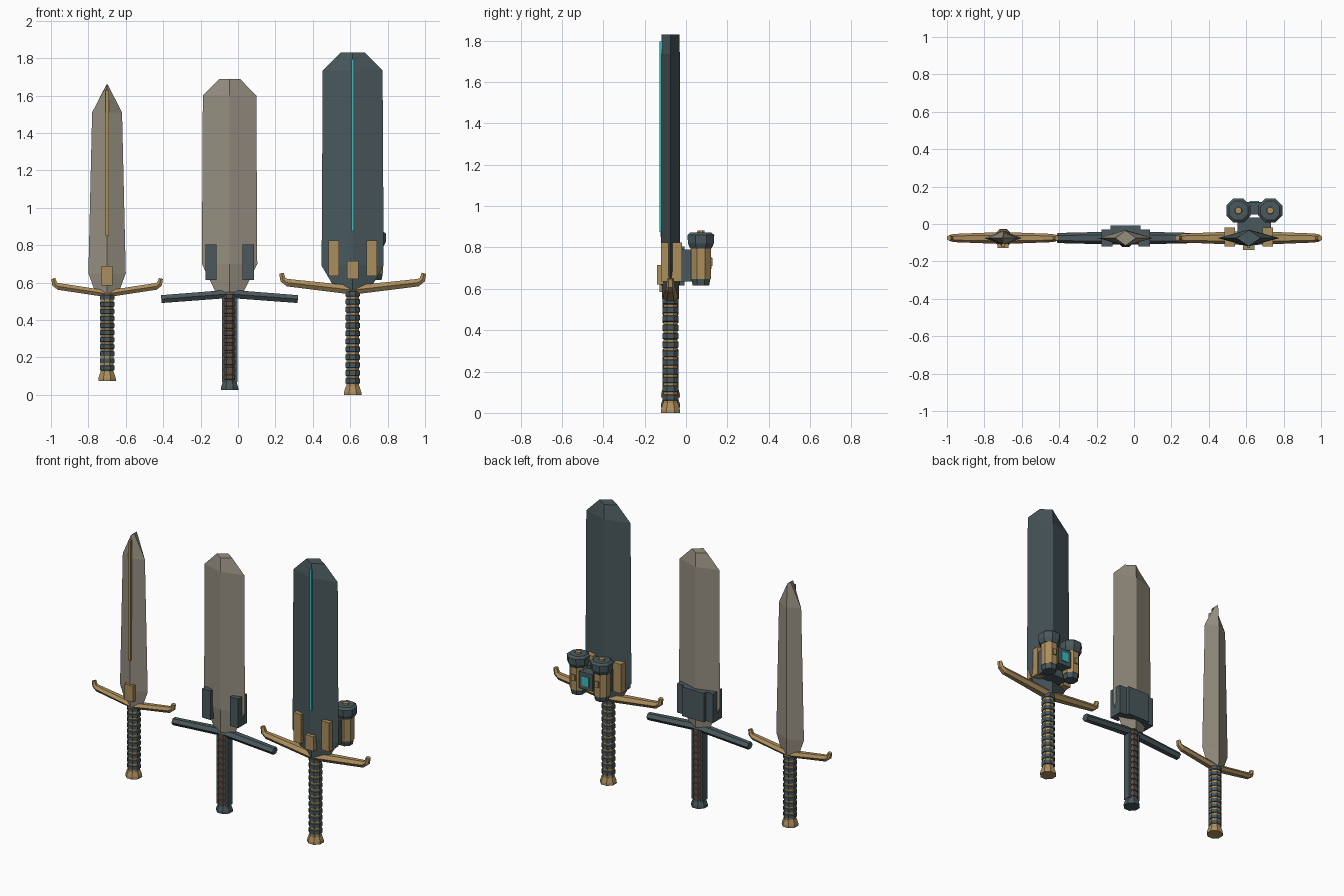
import bpy, math
from mathutils import Vector

if "Cube" in bpy.data.objects:
    bpy.data.objects.remove(bpy.data.objects["Cube"])

Y = -0.075  # depth of the sword plane


def material(name, rgb):
    m = bpy.data.materials.new(name)
    m.diffuse_color = (*rgb, 1)
    m.use_nodes = True
    m.node_tree.nodes["Principled BSDF"].inputs["Base Color"].default_value = m.diffuse_color
    return m


STEEL = material("warm steel", (0.30, 0.27, 0.215))
SLATE = material("dark slate", (0.067, 0.098, 0.107))
GOLD = material("aged gold", (0.41, 0.27, 0.11))
CYAN = material("cyan glow", (0.045, 0.50, 0.50))
BROWN = material("brown leather", (0.11, 0.08, 0.062))


def loft(name, rings, mat, mats=None):
    """Skin a list of equal-length rings; close both ends."""
    n = len(rings[0])
    verts = [v for r in rings for v in r]
    faces = [list(range(n))[::-1]]
    slots = [0]
    for i in range(len(rings) - 1):
        for j in range(n):
            k = (j + 1) % n
            faces.append([i*n + j, i*n + k, (i+1)*n + k, (i+1)*n + j])
            slots.append(mats[i] if mats else 0)
    faces.append([(len(rings) - 1)*n + j for j in range(n)])
    slots.append(0)
    me = bpy.data.meshes.new(name)
    me.from_pydata(verts, [], faces)
    for m in (mat if isinstance(mat, tuple) else (mat,)):
        me.materials.append(m)
    me.polygons.foreach_set("material_index", slots)
    ob = bpy.data.objects.new(name, me)
    bpy.context.collection.objects.link(ob)
    return ob


def ngon(cx, cy, z, r, n=8):
    return [(cx + r*math.cos(math.tau*(i + .5)/n),
             cy + r*math.sin(math.tau*(i + .5)/n), z) for i in range(n)]


def box(name, x0, x1, y0, y1, z0, z1, mat):
    ring = lambda z: [(x0, y0, z), (x1, y0, z), (x1, y1, z), (x0, y1, z)]
    return loft(name, [ring(z0), ring(z1)], mat)


def blade(name, cx, sections, mat):
    """Diamond section blade from (z, half width, half thickness)."""
    loft(name, [[(cx - w, Y, z), (cx, Y - t, z), (cx + w, Y, z), (cx, Y + t, z)]
                for z, w, t in sections], mat)


def guard(name, cx, half_path, mat):
    """Hexagonal bar along mirrored points (x, z, half depth, half height)."""
    pts = [(-x, z, d, h) for x, z, d, h in half_path[:0:-1]] + half_path
    rings = []
    for i, (x, z, d, h) in enumerate(pts):
        a, b = pts[max(i - 1, 0)], pts[min(i + 1, len(pts) - 1)]
        t = Vector((b[0] - a[0], 0, b[1] - a[1])).normalized()
        up = Vector((-t.z, 0, t.x))
        c = Vector((cx + x, Y, z))
        rings.append([c + Vector((0, d*p, 0)) + up*h*q for p, q in
                      ((-1, 0), (-.5, -1), (.5, -1), (1, 0), (.5, 1), (-.5, 1))])
    loft(name, rings, mat)


def grip(name, cx, z0, z1, count, core, wrap):
    """Octagonal handle with raised wrap bands."""
    rings, mats = [], []
    step = (z1 - z0)/count
    for i in range(count):
        z = z0 + i*step
        for f, r in ((0, .037), (.3, .037), (.36, .042), (.94, .042)):
            rings.append(ngon(cx, Y, z + f*step, r))
        mats += [0, 1, 1, 1]
    rings.append(ngon(cx, Y, z1, .037))
    loft(name, rings, (core, wrap), mats)


def pommel(name, cx, z, mat):
    loft(name, [ngon(cx, Y, z, .051), ngon(cx, Y, z + .015, .05),
                ngon(cx, Y, z + .047, .039)], mat)


# Slim sword
x = -0.70
blade("slim_blade", x, [(.54, .06, .035), (.65, .10, .04), (1.51, .08, .038),
                        (1.66, .003, .03)], STEEL)
box("slim_inlay", x - .009, x + .009, Y - .048, Y - .03, .85, 1.63, GOLD)
box("slim_guard_block", x - .03, x + .03, Y - .052, Y, .585, .69, GOLD)
guard("slim_guard", x, [(0, .54, .032, .018), (.262, .58, .022, .018),
                        (.28, .592, .018, .015), (.288, .622, .015, .011)], GOLD)
grip("slim_grip", x, .12, .535, 11, GOLD, SLATE)
pommel("slim_pommel", x, .075, GOLD)

# Broad sword
x = -0.045
blade("broad_blade", x, [(.55, .075, .04), (.70, .148, .043), (1.60, .143, .043),
                         (1.69, .055, .04)], STEEL)
for s in (-1, 1):
    a, b = sorted((x + s*.07, x + s*.13))
    box("broad_side_clamp", a, b, Y - .045, Y + .045, .615, .805, SLATE)
box("broad_back_plate", x - .08, x + .08, Y, Y + .068, .615, .805, SLATE)
guard("broad_guard", x, [(0, .54, .036, .022), (.365, .512, .027, .021)], SLATE)
grip("broad_grip", x, .07, .54, 12, BROWN, BROWN)
# Slate strips along the leather handle
for s in (-1, 1):
    box("broad_grip_strip", x + s*.032 - .009, x + s*.032 + .009,
        Y - .025, Y + .025, .07, .53, SLATE)
pommel("broad_pommel", x, .025, SLATE)

# Great sword
x = 0.613
blade("great_blade", x, [(.56, .09, .04), (.69, .166, .045), (1.735, .16, .045),
                         (1.83, .065, .043)], SLATE)
box("great_glow_strip", x - .007, x + .007, Y - .053, Y - .035, .875, 1.795, CYAN)
for s in (-1, 1):
    box("great_side_clamp", x + s*.101 - .028, x + s*.101 + .028,
        Y - .045, Y + .055, .635, .825, GOLD)
box("great_guard_block", x - .03, x + .03, Y - .065, Y, .62, .715, GOLD)
guard("great_guard", x, [(0, .56, .038, .024), (.35, .60, .024, .02),
                         (.372, .615, .02, .016), (.381, .65, .016, .012)], GOLD)
grip("great_grip", x, .047, .555, 12, GOLD, SLATE)
pommel("great_pommel", x, 0, GOLD)

# Twin canisters on the back of the great sword
cx, cy = .643, .072
box("canister_mount", cx - .09, cx + .09, Y + .03, .035, .635, .79, SLATE)
for s in (-1, 1):
    c = cx + s*.085
    loft("canister_base", [ngon(c, cy, .615, .043), ngon(c, cy, .65, .05)], SLATE)
    loft("canister_body", [ngon(c, cy, .648, .052), ngon(c, cy, .797, .052)], GOLD)
    loft("canister_cap", [ngon(c, cy, .795, .056), ngon(c, cy, .82, .068),
                          ngon(c, cy, .86, .07), ngon(c, cy, .872, .055)], SLATE)
    loft("canister_knob", [ngon(c, cy, .86, .022), ngon(c, cy, .882, .018)], GOLD)
    box("canister_tab", c - .012, c + .012, cy + .04, cy + .056, .71, .75, GOLD)
box("canister_bridge", cx - .05, cx + .05, cy - .02, cy + .045, .67, .78, SLATE)
box("canister_glow", cx - .026, cx + .026, cy + .043, cy + .051, .695, .755, CYAN)
